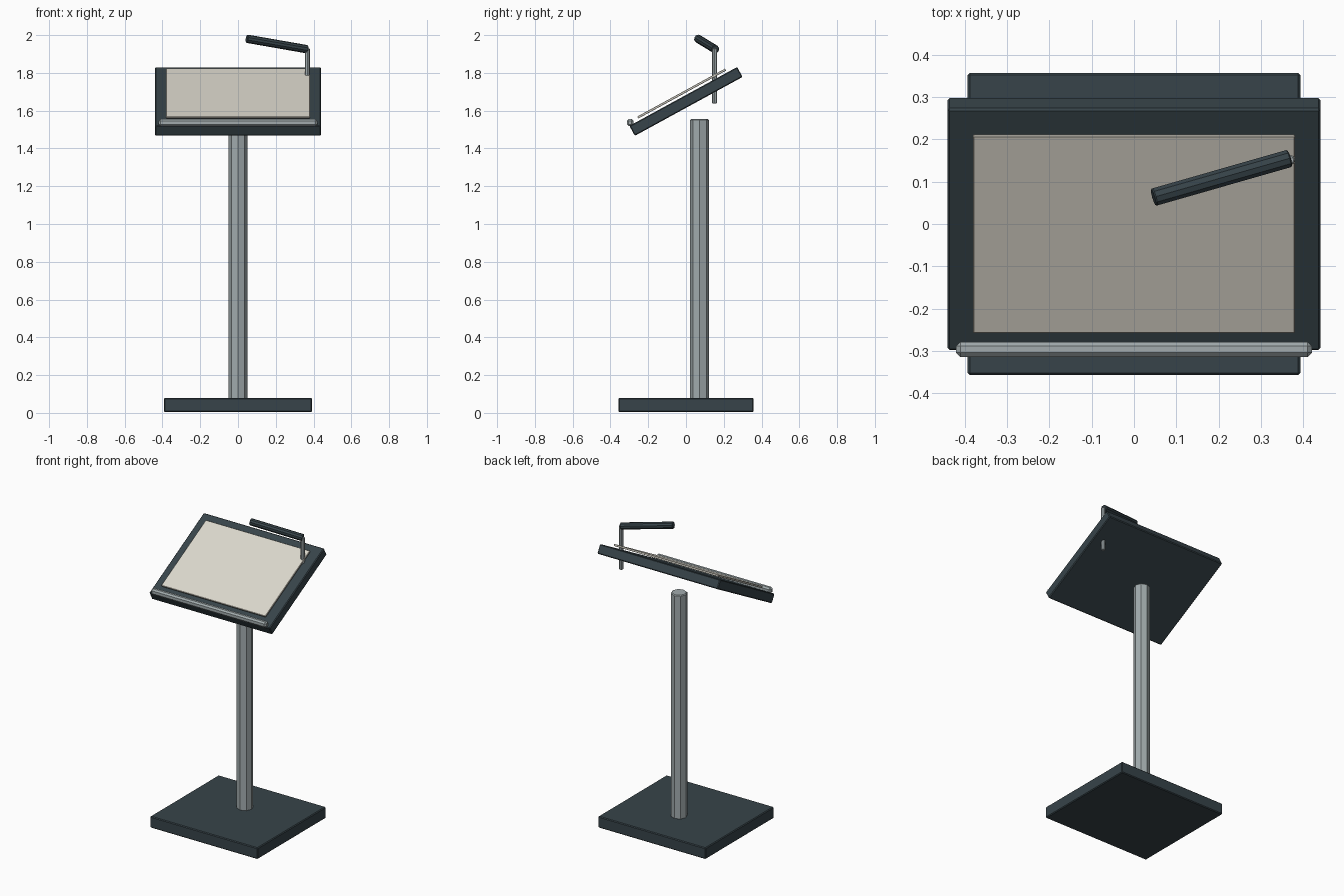
import bpy
from mathutils import Vector, Matrix

cube = bpy.data.objects.get("Cube")
if cube:
    bpy.data.objects.remove(cube, do_unlink=True)

TILT = 0.5
DESK = Vector((0, 0, 1.649))


def material(name, rgb):
    m = bpy.data.materials.new(name)
    m.use_nodes = True
    m.diffuse_color = (*rgb, 1)
    m.node_tree.nodes["Principled BSDF"].inputs["Base Color"].default_value = (*rgb, 1)
    return m


dark = material("dark slate", (0.038, 0.057, 0.067))
steel = material("grey steel", (0.36, 0.41, 0.42))
paper = material("cream paper", (0.71, 0.68, 0.60))


def finish(obj, name, mat, bevel):
    obj.name = name
    obj.data.materials.append(mat)
    if bevel:
        b = obj.modifiers.new("bevel", "BEVEL")
        b.width = bevel
        b.segments = 1
        b.limit_method = "ANGLE"
        b.angle_limit = 1.0
    return obj


def box(name, mat, size, loc, tilt=0.0, bevel=0.005):
    bpy.ops.mesh.primitive_cube_add(size=1, location=loc, rotation=(tilt, 0, 0))
    obj = bpy.context.object
    obj.data.transform(Matrix.Diagonal((*size, 1)))
    return finish(obj, name, mat, bevel)


def rod(name, mat, start, end, radius, sides=8, bevel=0.003):
    start, end = Vector(start), Vector(end)
    axis = end - start
    bpy.ops.mesh.primitive_cylinder_add(vertices=sides, radius=radius, depth=axis.length,
                                        location=(start + end) / 2,
                                        rotation=axis.to_track_quat("Z", "Y").to_euler())
    return finish(bpy.context.object, name, mat, bevel)


# Floor plate and column
box("base_plate", dark, (0.785, 0.714, 0.075), (0, 0, 0.0415))
rod("column", steel, (0, 0.072, 0.075), (0, 0.072, 1.555), 0.05, bevel=0.005)

# Sloping desk, the sheet held just above it, and the lip at its foot
normal = Matrix.Rotation(TILT, 3, "X") @ Vector((0, 0, 1))
box("desk_board", dark, (0.88, 0.65, 0.06), DESK, TILT)
box("paper_sheet", paper, (0.76, 0.53, 0.012), DESK + normal * 0.0475, TILT, 0.002)
box("page_ledge", steel, (0.84, 0.035, 0.038), (0, -0.296, 1.537), bevel=0.01)

# Reading lamp: stem through the desk and a slanted tube shade
rod("lamp_stem", steel, (0.367, 0.151, 1.638), (0.367, 0.151, 1.93), 0.013)
rod("lamp_tube", dark, (0.046, 0.063, 1.981), (0.367, 0.155, 1.925), 0.022, sides=10)
